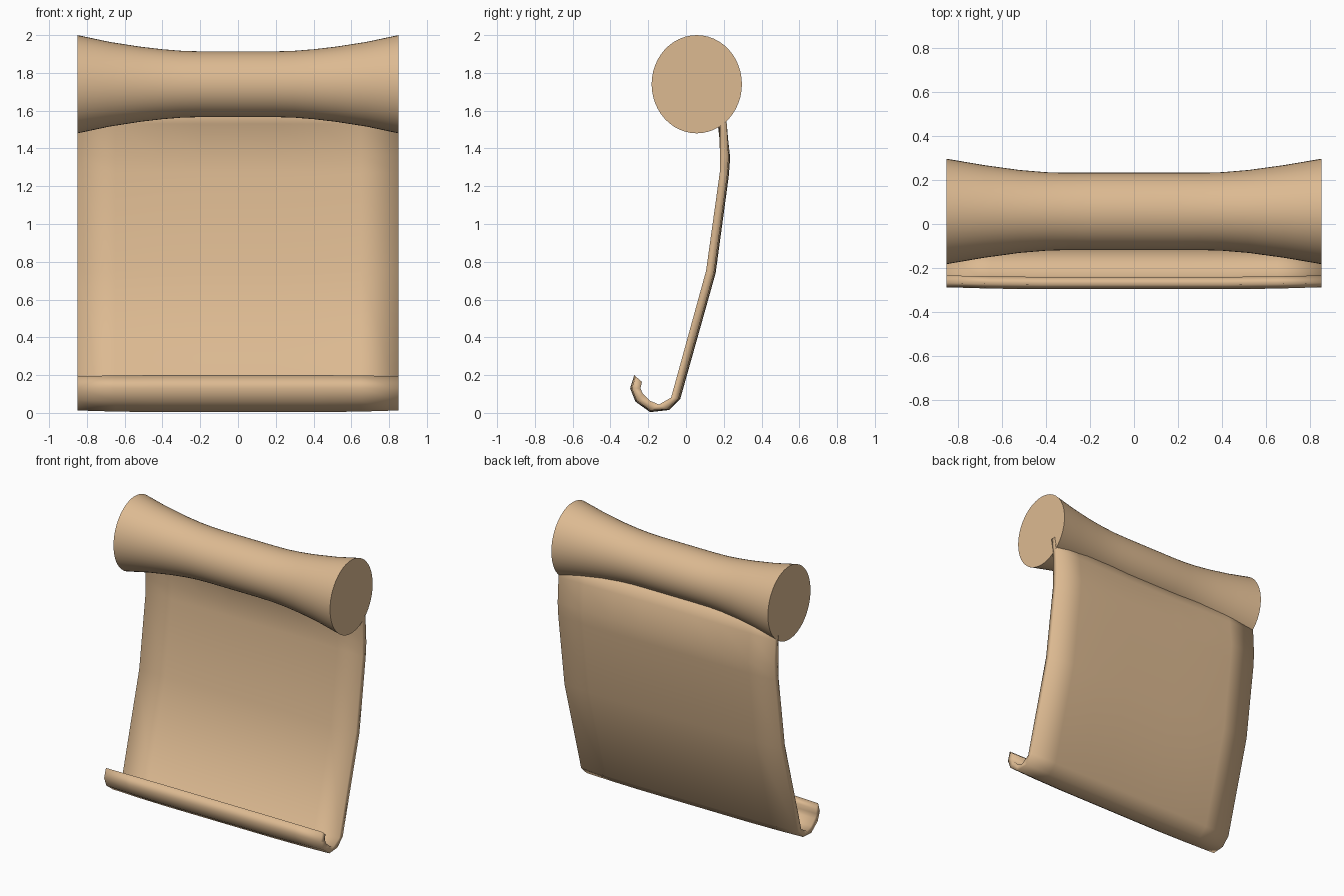
import bpy
import bmesh
from math import cos, sin, pi

cube = bpy.data.objects.get("Cube")
if cube:
    bpy.data.objects.remove(cube)

parchment = bpy.data.materials.new("tan parchment")
parchment.use_nodes = True
TAN = (0.72, 0.49, 0.285, 1)
parchment.diffuse_color = TAN
parchment.node_tree.nodes["Principled BSDF"].inputs["Base Color"].default_value = TAN


def loft(name, rings):
    """Join closed rings of points into a capped solid."""
    bm = bmesh.new()
    loops = [[bm.verts.new(p) for p in ring] for ring in rings]
    n = len(loops[0])
    for a, b in zip(loops, loops[1:]):
        for i in range(n):
            j = (i + 1) % n
            bm.faces.new((a[i], a[j], b[j], b[i]))
    return bm, loops


def finish(name, bm):
    bmesh.ops.recalc_face_normals(bm, faces=bm.faces)
    for f in bm.faces:
        f.smooth = True
    mesh = bpy.data.meshes.new(name)
    bm.to_mesh(mesh)
    bm.free()
    mesh.materials.append(parchment)
    obj = bpy.data.objects.new(name, mesh)
    bpy.context.collection.objects.link(obj)
    return obj


def mirrored(half):
    """Mirror stations (x, ...) given for positive x."""
    return [(-s[0], *s[1:]) for s in reversed(half)] + half


# Waisted roller: x, half depth, half height
stations = mirrored([(0.2, 0.175, 0.174), (0.3, 0.175, 0.177), (0.4, 0.178, 0.185),
                     (0.52, 0.188, 0.199), (0.68, 0.21, 0.224), (0.85, 0.239, 0.26)])
SIDES = 48
rings = [[(x, 0.057 + ry * cos(2 * pi * k / SIDES), 1.74 + rz * sin(2 * pi * k / SIDES))
          for k in range(SIDES)] for x, ry, rz in stations]
bm, loops = loft("roller", rings)
bm.faces.new(loops[0])
bm.faces.new(loops[-1])
roller = finish("roller", bm)
bpy.context.view_layer.objects.active = roller
roller.select_set(True)
bpy.ops.object.shade_smooth_by_angle(angle=0.7)
roller.select_set(False)

# Hanging sheet with curled foot: front (y, z) and back (y, z) pairs from top down
section = [((0.12, 1.63), (0.155, 1.63)), ((0.168, 1.53), (0.205, 1.53)),
           ((0.188, 1.36), (0.234, 1.35)), ((0.187, 1.27), (0.226, 1.25)),
           ((0.115, 0.75), (0.157, 0.74)), ((-0.07, 0.08), (-0.03, 0.075)),
           ((-0.135, 0.04), (-0.09, 0.015)), ((-0.19, 0.055), (-0.19, 0.004)),
           ((-0.235, 0.095), (-0.268, 0.06)), ((-0.25, 0.13), (-0.296, 0.13)),
           ((-0.24, 0.17), (-0.274, 0.2))]


def sheet_ring(x, bend, flare):
    """Section outline, pushed towards its inner side by bend; top rows follow the roller."""
    front, back = [], []
    for row, ((fy, fz), (by, bz)) in enumerate(section):
        dy, dz = fy - by, fz - bz
        length = (dy * dy + dz * dz) ** 0.5
        lean = flare * (0.05, 0.02, 0)[min(row, 2)]
        sy = dy / length * bend + lean
        sz = dz / length * bend
        front.append((x, fy + sy, fz + sz))
        back.append((x, by + sy, bz + sz))
    return front + back[::-1]


columns = mirrored([(0.2, 0, 0), (0.42, 0, 0.25), (0.65, 0.003, 0.6), (0.85, 0.009, 1)])
bm, loops = loft("sheet", [sheet_ring(*c) for c in columns])
rows = len(section)
for loop in (loops[0], loops[-1]):
    for i in range(rows - 1):
        bm.faces.new((loop[i], loop[i + 1], loop[-2 - i], loop[-1 - i]))
sheet = finish("hanging_sheet", bm)
